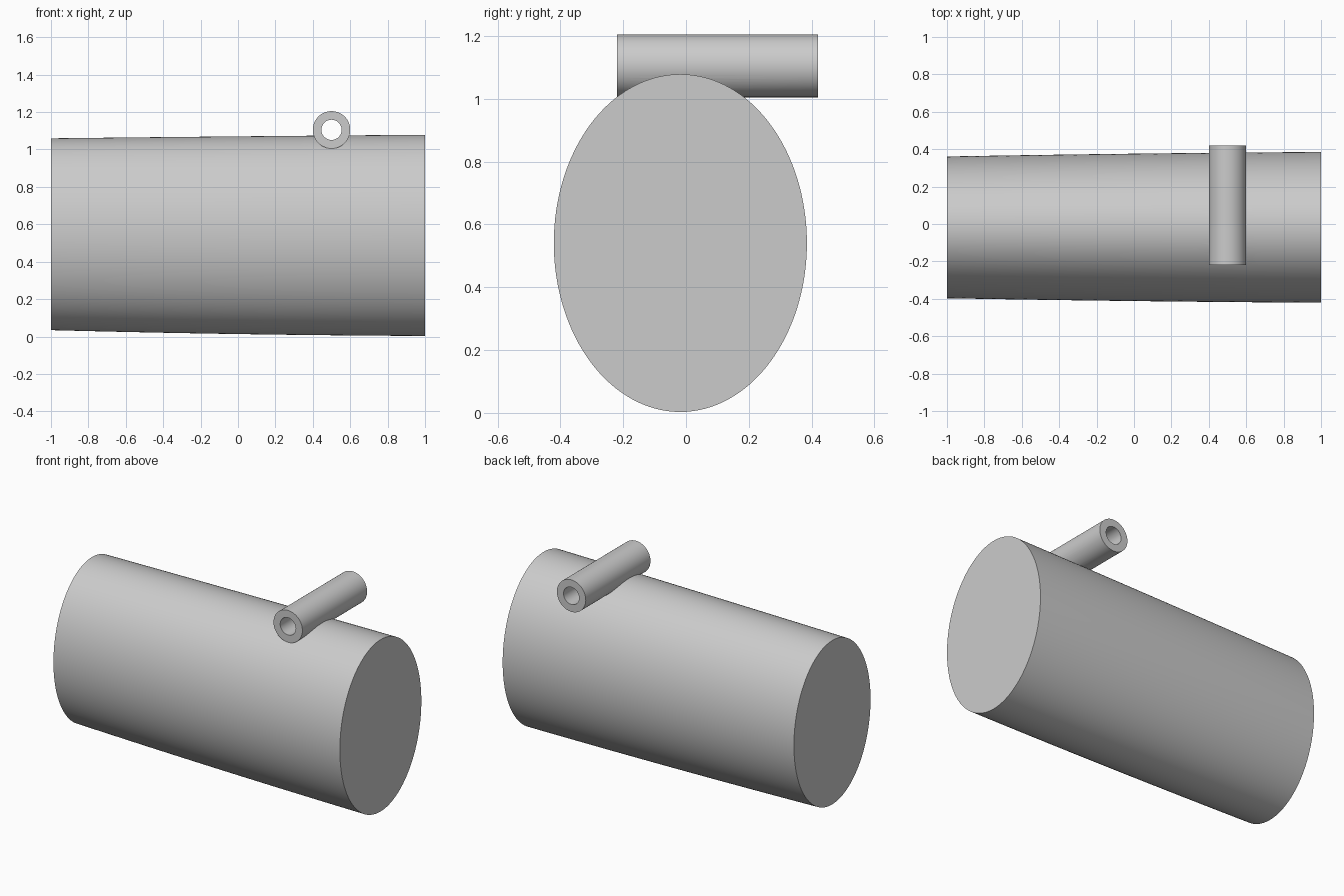
import bpy, bmesh
from math import cos, sin, pi

cube = bpy.data.objects.get("Cube")
if cube:
    bpy.data.objects.remove(cube, do_unlink=True)

grey = bpy.data.materials.new("light grey")
grey.use_nodes = True
color = (0.6, 0.6, 0.6, 1)
grey.diffuse_color = color
grey.node_tree.nodes["Principled BSDF"].inputs["Base Color"].default_value = color


def loft(name, rings):
    """Closed solid skinned over rings of points, with flat end caps."""
    bm = bmesh.new()
    loops = [[bm.verts.new(p) for p in ring] for ring in rings]
    n = len(loops[0])
    for a, b in zip(loops, loops[1:]):
        for i in range(n):
            j = (i + 1) % n
            bm.faces.new((a[i], a[j], b[j], b[i]))
    bm.faces.new(loops[0])
    bm.faces.new(loops[-1])
    bmesh.ops.recalc_face_normals(bm, faces=bm.faces)
    mesh = bpy.data.meshes.new(name)
    bm.to_mesh(mesh)
    bm.free()
    mesh.materials.append(grey)
    obj = bpy.data.objects.new(name, mesh)
    bpy.context.collection.objects.link(obj)
    return obj


def body_ring(x, n=128):
    # Oval section that widens along x with a slight curve
    ry = 0.394 + 0.012 * x - 0.003 * x * x
    top = 1.070 + 0.0095 * x - 0.001 * x * x
    bottom = 0.013 - 0.0155 * x + 0.0055 * x * x
    mid, rz = (top + bottom) / 2, (top - bottom) / 2
    return [(x, -0.018 + ry * cos(2 * pi * i / n), mid + rz * sin(2 * pi * i / n))
            for i in range(n)]


def tube(name, radius, y0, y1, n=64):
    return loft(name, [[(0.5 + radius * cos(2 * pi * i / n), y,
                         1.105 + radius * sin(2 * pi * i / n)) for i in range(n)]
                       for y in (y0, y1)])


# Main tapered barrel, cross tube on top, and the bore drilled through both
body = loft("body_with_cross_tube", [body_ring(-1 + i / 6) for i in range(13)])
sleeve = tube("cross_tube_helper", 0.1, -0.22, 0.42)
bore = tube("bore_cutter", 0.054, -0.6, 0.6)

for helper, operation in ((sleeve, 'UNION'), (bore, 'DIFFERENCE')):
    mod = body.modifiers.new(helper.name, 'BOOLEAN')
    mod.operation = operation
    mod.solver = 'EXACT'
    mod.object = helper

# Apply the booleans, then discard the helpers
bpy.ops.object.select_all(action='DESELECT')
bpy.context.view_layer.objects.active = body
body.select_set(True)
for mod in list(body.modifiers):
    bpy.ops.object.modifier_apply(modifier=mod.name)
for helper in (sleeve, bore):
    bpy.data.objects.remove(helper, do_unlink=True)
bpy.ops.object.shade_smooth_by_angle(angle=0.5)
